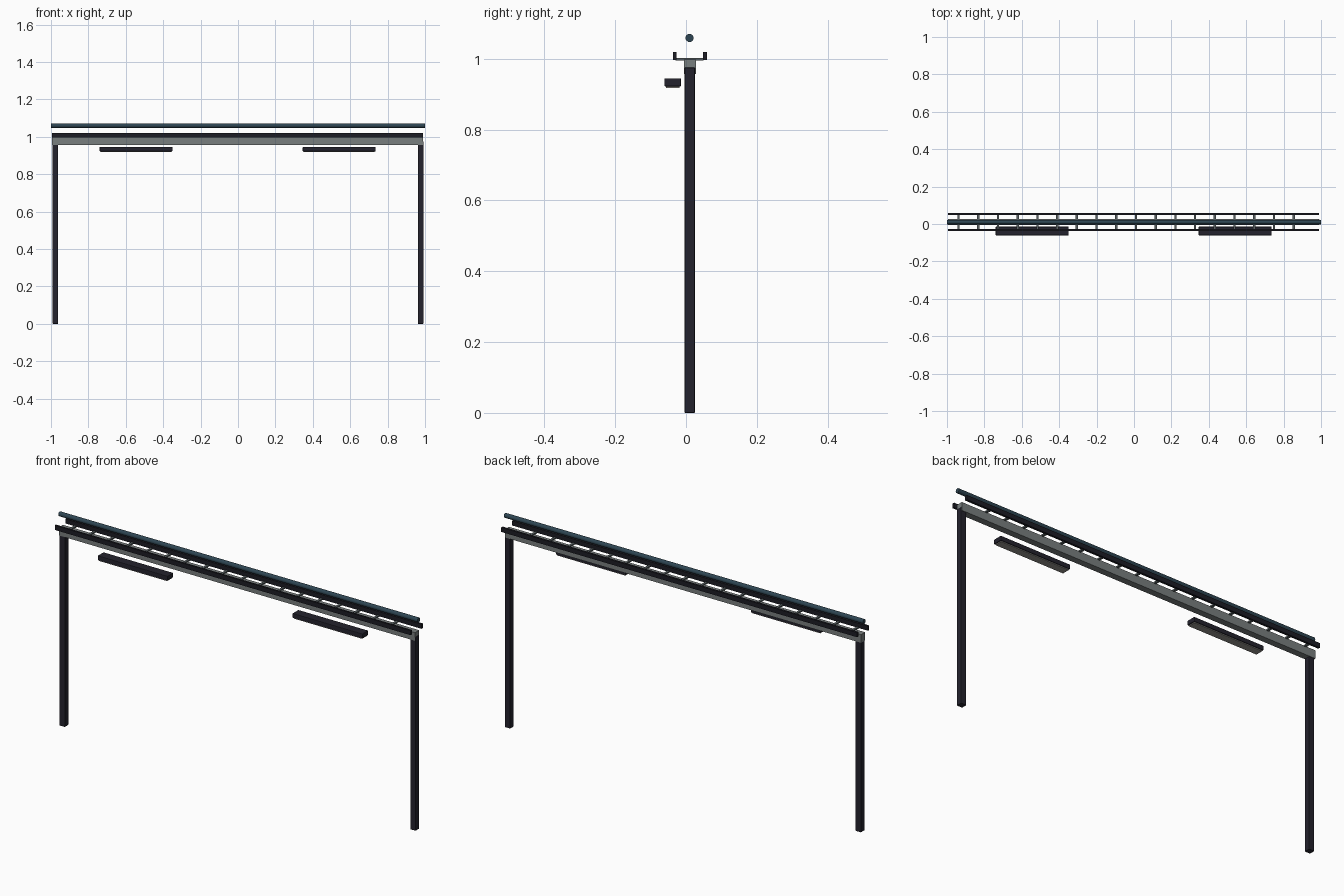
import bpy, bmesh, math

if "Cube" in bpy.data.objects:
    bpy.data.objects.remove(bpy.data.objects["Cube"])


def material(name, rgb):
    m = bpy.data.materials.new(name)
    m.diffuse_color = (*rgb, 1)
    m.use_nodes = True
    m.node_tree.nodes["Principled BSDF"].inputs["Base Color"].default_value = m.diffuse_color
    return m


POST = material("dark post paint", (0.017, 0.016, 0.026))
BEAM = material("grey steel", (0.19, 0.21, 0.21))
RAIL = material("black rail", (0.012, 0.012, 0.018))
TUBE = material("blue slate tube", (0.027, 0.060, 0.085))
RUNG = material("rung steel", (0.10, 0.12, 0.125))
LENS = material("lamp diffuser", (0.30, 0.29, 0.27))


def box(name, x, y, z, mat, bevel=0.0):
    """Box from (min, max) ranges on each axis."""
    bm = bmesh.new()
    bmesh.ops.create_cube(bm, size=1)
    for v in bm.verts:
        v.co = [(r[0] + r[1]) / 2 + c * (r[1] - r[0]) for r, c in zip((x, y, z), v.co)]
    me = bpy.data.meshes.new(name)
    bm.to_mesh(me)
    bm.free()
    me.materials.append(mat)
    ob = bpy.data.objects.new(name, me)
    bpy.context.collection.objects.link(ob)
    if bevel:
        b = ob.modifiers.new("bevel", "BEVEL")
        b.width, b.segments = bevel, 2
    return ob


# Support beam
box("beam", (-0.995, 0.990), (-0.005, 0.028), (0.957, 0.998), BEAM)

# Posts and lamps, one of each per side
for side, s in (("left", -1), ("right", 1)):
    px, lx = s * 0.977, s * 0.543 - 0.002
    box(side + "_post", (px - 0.015, px + 0.015), (-0.004, 0.025), (0, 0.975), POST, 0.002)
    box(side + "_lamp", (lx - 0.195, lx + 0.195), (-0.061, -0.014), (0.922, 0.945), POST, 0.003)
    box(side + "_lamp_diffuser", (lx - 0.190, lx + 0.190), (-0.057, -0.018), (0.918, 0.925), LENS)

# Cable tray: two side rails and the rungs between them
box("front_rail", (-0.995, 0.988), (-0.037, -0.027), (0.997, 1.020), RAIL)
box("back_rail", (-0.995, 0.988), (0.048, 0.059), (0.997, 1.020), RAIL)
for i in range(18):
    x = -0.938 + i * 0.1054
    box(f"tray_rung_{i + 1}", (x - 0.006, x + 0.006), (-0.030, 0.050), (0.995, 1.002), RUNG)

# Tube above the tray
bpy.ops.mesh.primitive_cylinder_add(vertices=16, radius=0.0115, depth=2,
                                    location=(0, 0.010, 1.059), rotation=(0, math.pi / 2, 0))
tube = bpy.context.object
tube.name = "top_tube"
tube.data.materials.append(TUBE)
bpy.ops.object.shade_smooth_by_angle()
